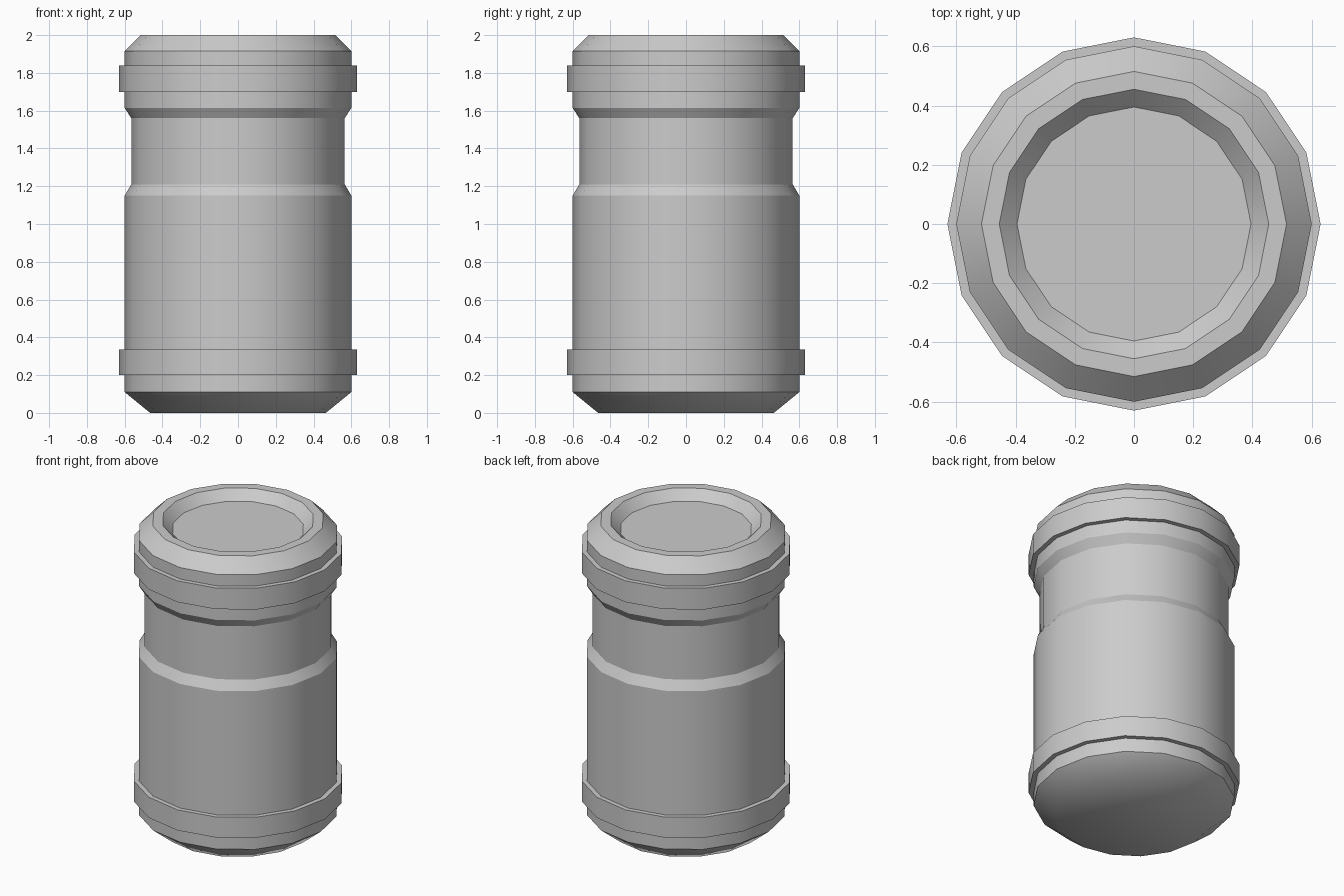
import bpy, bmesh, math

SIDES = 16

old = bpy.data.objects.get("Cube")
if old:
    bpy.data.objects.remove(old, do_unlink=True)

grey = bpy.data.materials.new("plain_grey")
grey.use_nodes = True
colour = (0.6, 0.6, 0.6, 1)
grey.diffuse_color = colour
grey.node_tree.nodes["Principled BSDF"].inputs["Base Color"].default_value = colour


def lathe(name, profile, closed=False, soft_below=-1):
    """Turn a (radius, z) profile around z; open profiles get end caps."""
    bm = bmesh.new()
    rings = []
    for r, z in profile:
        angles = [2 * math.pi * i / SIDES for i in range(SIDES)]
        rings.append([bm.verts.new((r * math.cos(a), r * math.sin(a), z)) for a in angles])
    pairs = list(zip(rings, rings[1:]))
    if closed:
        pairs.append((rings[-1], rings[0]))
    else:
        bm.faces.new(rings[0][::-1])
        bm.faces.new(rings[-1])
    for low, high in pairs:
        for i in range(SIDES):
            j = (i + 1) % SIDES
            bm.faces.new((low[i], low[j], high[j], high[i]))
    bmesh.ops.recalc_face_normals(bm, faces=bm.faces)
    # Round shading along the sides, crisp shading at the steps
    for f in bm.faces:
        f.smooth = True
    for e in bm.edges:
        base_edge = all(v.co.z < soft_below for v in e.verts)
        e.smooth = base_edge or e.calc_face_angle() < math.radians(26)
    mesh = bpy.data.meshes.new(name)
    bm.to_mesh(mesh)
    bm.free()
    mesh.materials.append(grey)
    obj = bpy.data.objects.new(name, mesh)
    bpy.context.collection.objects.link(obj)
    return obj


# Canister body: base chamfer, waist, lid chamfer and recessed top
lathe("canister_body", [
    (0.465, 0), (0.6, 0.11), (0.6, 1.15), (0.565, 1.21),
    (0.565, 1.56), (0.6, 1.615), (0.6, 1.915), (0.515, 2),
    (0.455, 2), (0.395, 1.94)], soft_below=0.05)

# Raised bands around the base and the lid
for name, bottom, top in (("lower_band", 0.2, 0.335), ("upper_band", 1.7, 1.84)):
    lathe(name, [(0.58, bottom), (0.63, bottom), (0.63, top), (0.58, top)], closed=True)
